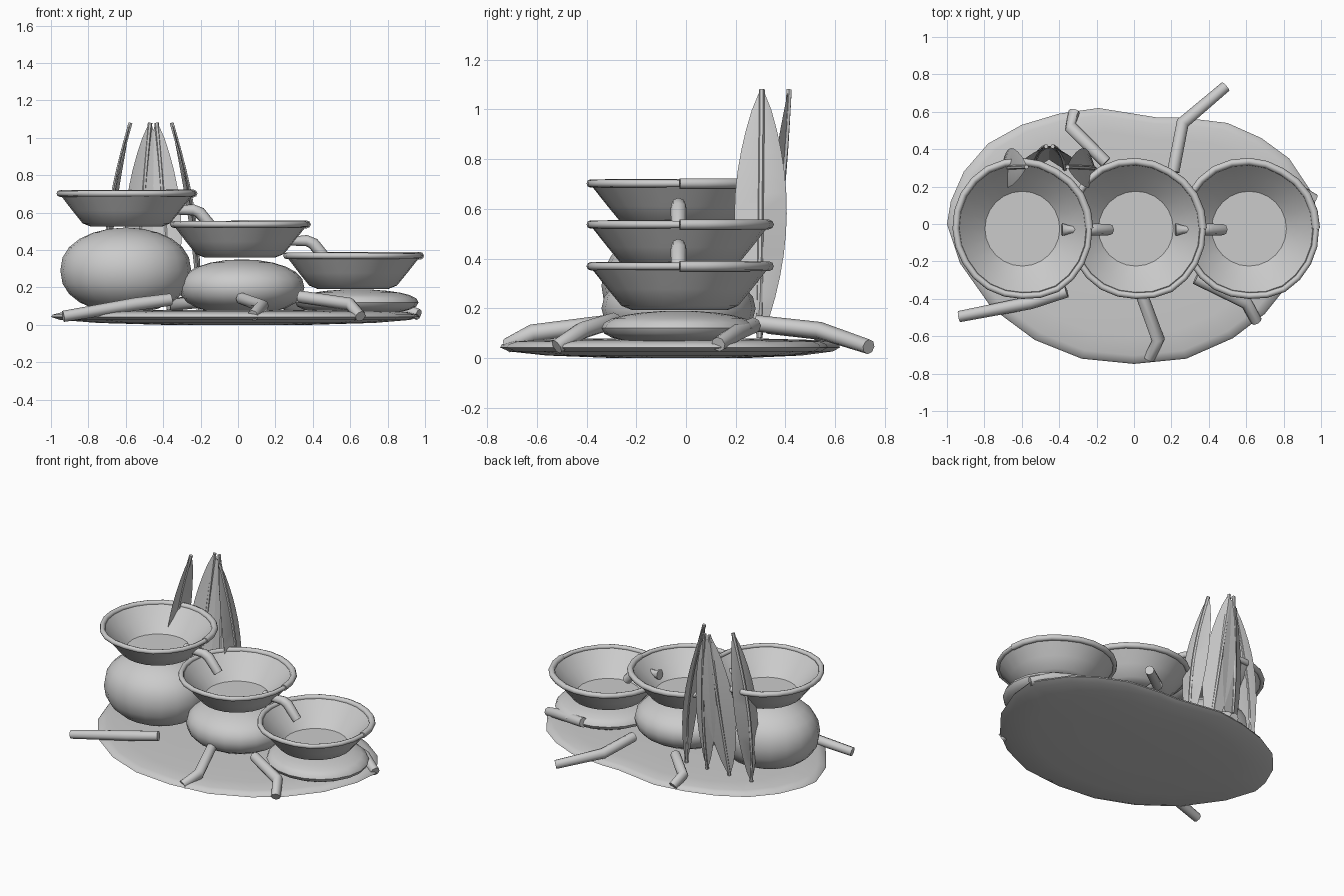
import bpy, bmesh, math
from mathutils import Vector

cube = bpy.data.objects.get("Cube")
if cube:
    bpy.data.objects.remove(cube, do_unlink=True)

stone = bpy.data.materials.new("grey stone")
stone.use_nodes = True
GREY = (0.6, 0.6, 0.6, 1)
stone.diffuse_color = GREY
stone.node_tree.nodes["Principled BSDF"].inputs["Base Color"].default_value = GREY


def finish(name, bm, angle=40):
    bmesh.ops.recalc_face_normals(bm, faces=bm.faces[:])
    mesh = bpy.data.meshes.new(name)
    bm.to_mesh(mesh)
    bm.free()
    obj = bpy.data.objects.new(name, mesh)
    bpy.context.collection.objects.link(obj)
    mesh.materials.append(stone)
    bpy.ops.object.select_all(action='DESELECT')
    obj.select_set(True)
    bpy.context.view_layer.objects.active = obj
    bpy.ops.object.shade_smooth_by_angle(angle=math.radians(angle))


def loft(bm, rings):
    """Skin a list of point rings and cap both ends."""
    vs = [[bm.verts.new(p) for p in ring] for ring in rings]
    for a, b in zip(vs, vs[1:]):
        for i in range(len(a)):
            j = (i + 1) % len(a)
            bm.faces.new((a[i], a[j], b[j], b[i]))
    bm.faces.new(vs[0])
    bm.faces.new(vs[-1])


def tube(name, points, radii, sides=8):
    pts = [Vector(p) for p in points]
    rings = []
    for i, p in enumerate(pts):
        d = (pts[min(i + 1, len(pts) - 1)] - pts[max(i - 1, 0)]).normalized()
        u = d.cross(Vector((0, 0, 1))).normalized()
        v = u.cross(d)
        ring = []
        for k in range(sides):
            a = math.tau * k / sides
            ring.append(p + (u * math.cos(a) + v * math.sin(a)) * radii[i])
        rings.append(ring)
    bm = bmesh.new()
    loft(bm, rings)
    finish(name, bm, 50)


# Lens-shaped ground slab with an uneven outline
outline = [(0.97, 0.14), (0.83, 0.35), (0.68, 0.46), (0.5, 0.54), (0.25, 0.57),
           (0.12, 0.57), (-0.19, 0.62), (-0.4, 0.59), (-0.6, 0.53), (-0.78, 0.43),
           (-0.91, 0.28), (-0.98, 0.12), (-1, 0), (-0.93, -0.21), (-0.76, -0.45),
           (-0.53, -0.62), (-0.28, -0.72), (0, -0.748), (0.28, -0.72), (0.53, -0.61),
           (0.7, -0.48), (0.86, -0.28), (0.95, -0.05)]
slab = [(0.4, 0), (0.75, 0.01), (0.95, 0.026), (1, 0.042), (0.99, 0.055),
        (0.94, 0.067), (0.8, 0.073), (0.5, 0.078)]
bm = bmesh.new()
loft(bm, [[(x * s, y * s, z) for x, y in outline] for s, z in slab])
finish("ground_slab", bm, 60)

# Boulders that carry the bowls, slightly fuller than ellipsoids
boulders = [("tall", -0.6, 0.35, 0.06, 0.52), ("middle", 0.02, 0.335, 0.05, 0.35),
            ("low", 0.635, 0.33, 0.05, 0.19)]
for label, x, rx, z0, z1 in boulders:
    bm = bmesh.new()
    bmesh.ops.create_uvsphere(bm, u_segments=20, v_segments=12, radius=1)
    for v in bm.verts:
        full = math.copysign(abs(v.co.z) ** 0.88, v.co.z)
        v.co = Vector((x + v.co.x * rx, -0.03 + v.co.y * 0.31,
                       (z0 + z1) / 2 + full * (z1 - z0) / 2))
    finish(label + "_boulder", bm)

# Bowls with a slightly uneven round plan and a tapering rolled rim
wobble = [1, 1, 0.98, 1, 1.02, 1.01, 0.99, 0.98, 1, 1, 1.04, 1.02]
bowl = [(0.19, 0), (0.235, 0.018), (0.29, 0.085), (0.353, 0.165), (0.34, 0.175),
        (0.28, 0.11), (0.2, 0.035)]
N = len(wobble) * 2


def around(i, r, amount=1.0):
    k = (i // 2) % len(wobble)
    w = wobble[k] if i % 2 == 0 else (wobble[k] + wobble[(k + 1) % len(wobble)]) / 2
    w = 1 + (w - 1) * amount
    a = math.tau * i / N
    return r * w * math.cos(a), r * w * math.sin(a)


for label, x, z in [("tall", -0.597, 0.525), ("middle", 0.01, 0.36), ("low", 0.615, 0.192)]:
    bm = bmesh.new()
    rings = []
    for r, h in bowl:
        ring = []
        for i in range(N):
            px, py = around(i, r, max(0, r - 0.2) / 0.15)
            ring.append((x + px, py - 0.025, z + h))
        rings.append(ring)
    loft(bm, rings)
    finish(label + "_bowl", bm)
    path = []
    for i in range(N + 1):
        px, py = around(i, 0.359)
        path.append((x + px, py - 0.025, z + 0.177))
    tube(label + "_rim", path, [0.021 - 0.006 * i / N for i in range(N + 1)])

# Spouts running from each bowl down into the next
for label, x, z in [("upper", 0, 0), ("lower", 0.607, -0.165)]:
    path = [(-0.385, 0.615), (-0.345, 0.612), (-0.24, 0.615), (-0.205, 0.6), (-0.13, 0.51)]
    tube(label + "_spout", [(x + px, -0.03, z + pz) for px, pz in path],
         [0.035, 0.022, 0.03, 0.032, 0.03])

# Roots splayed out over the slab
roots = {
    "front_right_root": [(-0.36, -0.36, 0.135), (-0.55, -0.42, 0.11), (-0.935, -0.495, 0.045)],
    "front_root": [(0.02, -0.32, 0.14), (0.13, -0.62, 0.1), (0.08, -0.72, 0.05)],
    "front_left_root": [(0.33, -0.29, 0.15), (0.6, -0.42, 0.11), (0.655, -0.52, 0.045)],
    "back_left_root": [(0.21, 0.28, 0.14), (0.26, 0.54, 0.11), (0.49, 0.735, 0.045)],
    "back_right_root": [(-0.15, 0.33, 0.13), (-0.34, 0.52, 0.11), (-0.32, 0.6, 0.06)],
    "left_root": [(0.6, 0.27, 0.13), (0.84, 0.2, 0.1), (0.965, 0.13, 0.055)],
}
for name, path in roots.items():
    tube(name, path, [0.033, 0.035, 0.03])


# Pointed leaves: folded blades bowed outwards, each with a midrib
def leaf(name, base, tip, bow, side, half):
    base, tip, bow = Vector(base), Vector(tip), Vector(bow)
    side = Vector(side).normalized()
    steps = 12
    bm = bmesh.new()
    rings, spine = [], []
    for i in range(steps + 1):
        t = i / steps
        arch = math.sin(math.pi * t)
        mid = base.lerp(tip, t) + bow * arch
        w = side * (half * arch ** 0.8 + 0.006)
        fold = bow.normalized() * 0.02 * arch
        thick = bow.normalized() * 0.004
        rings.append([mid - w - fold, mid + thick, mid + w - fold, mid - thick])
        spine.append(mid)
    loft(bm, rings)
    finish(name, bm, 25)
    tube(name + "_midrib", spine, [0.012] * (steps + 1), 6)


leaf("right_leaf", (-0.71, 0.295, 0.08), (-0.575, 0.305, 1.08), (-0.045, 0, 0), (0.1, 1, 0), 0.1)
leaf("back_right_leaf", (-0.54, 0.295, 0.08), (-0.47, 0.415, 1.08), (-0.01, 0.02, 0), (1, 0.3, 0), 0.095)
leaf("back_left_leaf", (-0.37, 0.295, 0.08), (-0.435, 0.415, 1.08), (0.01, 0.02, 0), (1, -0.3, 0), 0.095)
leaf("left_leaf", (-0.21, 0.295, 0.08), (-0.355, 0.305, 1.08), (0.045, 0, 0), (-0.1, 1, 0), 0.1)
